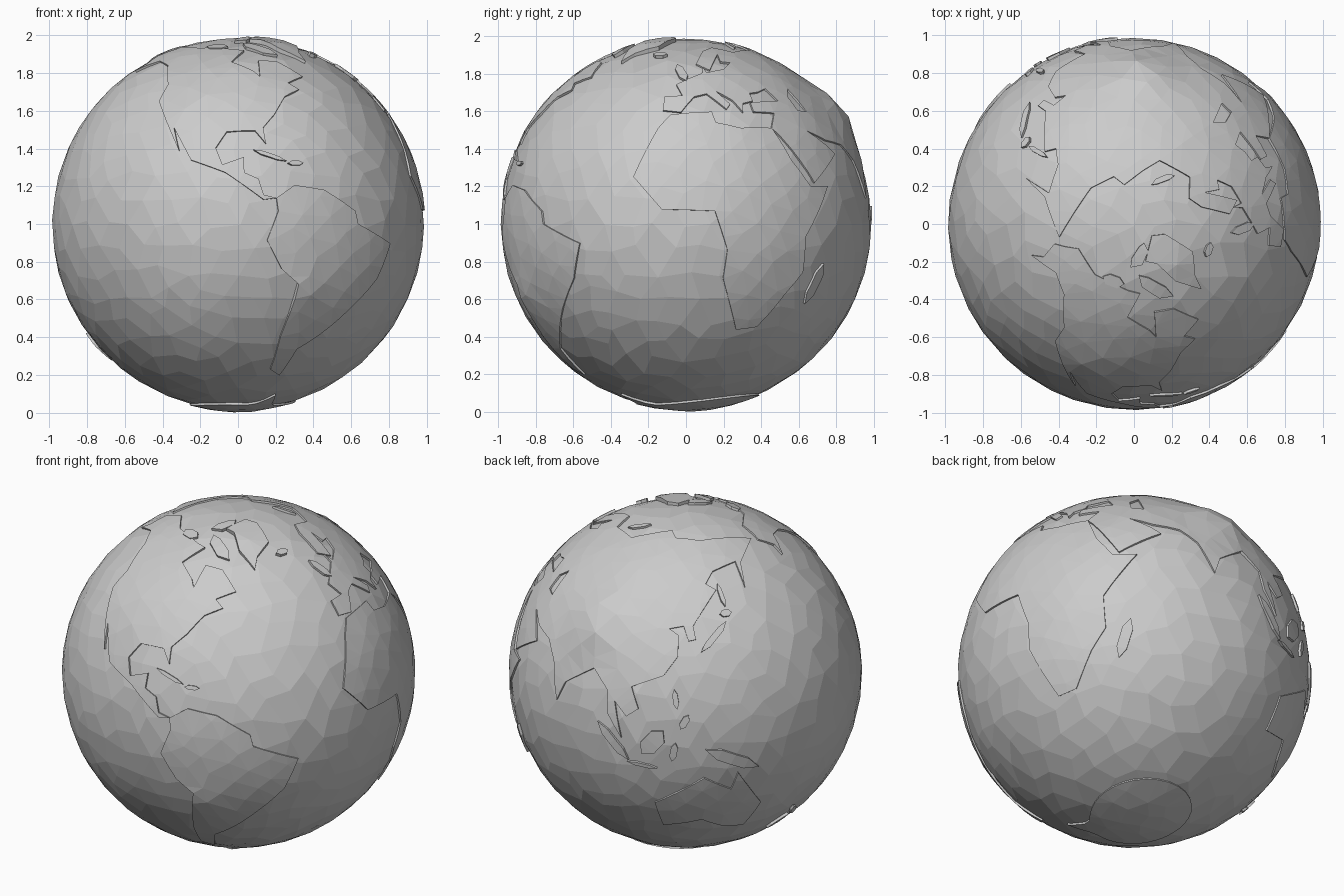
import bpy, bmesh, math, random
from mathutils import Vector
from mathutils.geometry import delaunay_2d_cdt

if "Cube" in bpy.data.objects:
    bpy.data.objects.remove(bpy.data.objects["Cube"])

random.seed(4)
SEA, LAND, ISLE, ROOT = 0.986, 0.993, 0.997, 0.955


def unit(lon, lat):
    a, b = math.radians(lon), math.radians(lat)
    return Vector((math.cos(b) * math.cos(a), math.cos(b) * math.sin(a), math.sin(b)))


# highlands: lon, lat, extra height, spread in radians
PEAKS = [(88, 37, .052, .16), (-69, -22, .02, .12), (-106, 38, .013, .14),
         (-40, 74, .016, .14), (0, -90, .006, .25)]


def height(p):
    return sum(h * math.exp(-(p.angle(unit(o, a)) / s) ** 2) for o, a, h, s in PEAKS)


def jitter(p, amount):
    return (p + Vector([random.uniform(-amount, amount) for _ in range(3)])).normalized()


# evenly scattered facet corners shared by all land (golden-angle spiral)
SCATTER = []
for i in range(900):
    z = 1 - (2 * i + 1) / 900
    r, t = math.sqrt(1 - z * z), i * math.pi * (3 - math.sqrt(5))
    SCATTER.append(jitter(Vector((r * math.cos(t), r * math.sin(t), z)), 0.025))


def make(name, bm):
    me = bpy.data.meshes.new(name)
    bm.to_mesh(me)
    bm.free()
    ob = bpy.data.objects.new(name, me)
    ob.location.z = 1
    bpy.context.collection.objects.link(ob)


def inside(q, ring):
    hit = False
    for a, b in zip(ring, ring[1:] + ring[:1]):
        if (a.y > q.y) != (b.y > q.y) and q.x < (b.x - a.x) * (q.y - a.y) / (b.y - a.y) + a.x:
            hit = not hit
    return hit


def land(name, coast, base=LAND):
    """Raised slab on the globe bounded by a lon/lat outline."""
    pts = [unit(*c) for c in coast]
    ring = []
    for a, b in zip(pts, pts[1:] + pts[:1]):
        n = max(1, math.ceil((b - a).length / 0.09))
        ring += [a.lerp(b, k / n).normalized() for k in range(n)]
    # flatten stereographically, triangulate, wrap back
    c = sum(ring, Vector()).normalized()
    u = c.orthogonal().normalized()
    v = c.cross(u)

    def flat(p):
        return Vector((p.dot(u), p.dot(v))) / (1 + p.dot(c))

    ring2 = [flat(p) for p in ring]
    inner = [flat(p) for p in SCATTER if p.dot(c) > -0.3
             and min((p - q).length for q in ring) > 0.045]
    inner = [q for q in inner if inside(q, ring2)]
    n = len(ring2)
    res = delaunay_2d_cdt(ring2 + inner, [(k, (k + 1) % n) for k in range(n)], [], 0, 1e-6)
    bm = bmesh.new()
    verts = []
    for q in res[0]:
        d = q.length_squared
        p = ((2 * q.x * u + 2 * q.y * v + (1 - d) * c) / (1 + d)).normalized()
        verts.append(bm.verts.new(p * (base + height(p))))
    for f in res[2]:
        if inside(sum((res[0][k] for k in f), Vector((0, 0))) / len(f), ring2):
            bm.faces.new([verts[k] for k in f])
    bmesh.ops.delete(bm, geom=[w for w in bm.verts if not w.link_faces], context='VERTS')
    # coastal cliff going down into the sea
    ext = bmesh.ops.extrude_edge_only(bm, edges=[e for e in bm.edges if e.is_boundary])
    for w in ext['geom']:
        if isinstance(w, bmesh.types.BMVert):
            w.co = w.co.normalized() * ROOT
    bmesh.ops.recalc_face_normals(bm, faces=bm.faces)
    if sum(f.normal.dot(f.calc_center_median()) * f.calc_area() for f in bm.faces) < 0:
        bmesh.ops.reverse_faces(bm, faces=bm.faces)
    make(name, bm)


def island(name, lon, lat, length, width, heading):
    """Small six-sided island: centre, half sizes and heading in degrees."""
    h, coast = math.radians(heading), []
    for k in range(6):
        a, b = length * math.cos(k * math.pi / 3), width * math.sin(k * math.pi / 3)
        east, north = a * math.cos(h) - b * math.sin(h), a * math.sin(h) + b * math.cos(h)
        coast.append((lon + east / math.cos(math.radians(lat)), lat + north))
    land(name, coast, ISLE)


# ocean: faceted irregular sphere
bm = bmesh.new()
bmesh.ops.create_icosphere(bm, subdivisions=4, radius=1)
for w in bm.verts:
    w.co = jitter(w.co, 0.03) * SEA
bmesh.ops.join_triangles(bm, faces=bm.faces, angle_face_threshold=0.3, angle_shape_threshold=3.1)
make("ocean", bm)

# continents, simplified coasts
land("north_america", [
    (-162, 67), (-156, 71), (-128, 70), (-95, 69), (-85, 68), (-94, 60), (-82, 55), (-79, 52),
    (-77, 61), (-65, 60), (-56, 52), (-66, 49), (-62, 46), (-70, 43), (-76, 36), (-81, 31),
    (-80.5, 25.5), (-84, 30), (-94, 29.5), (-97.5, 24), (-95, 18.5), (-88, 21), (-88, 16),
    (-83.5, 14), (-82, 9), (-78, 8), (-82, 7.5), (-94, 16), (-105.5, 20), (-113.5, 31),
    (-110, 23), (-117, 33), (-124, 41), (-124, 48), (-135, 58), (-148, 60.5), (-163, 55),
    (-160, 59), (-166, 64)])
land("south_america", [
    (-78, 8), (-72, 12), (-62, 10.5), (-51, 4), (-50, 0), (-35, -6), (-39, -17), (-48, -27),
    (-57, -36), (-65, -42), (-68, -54), (-74, -51), (-73.5, -37), (-70.3, -18.5), (-76, -14),
    (-81, -5), (-77.5, 4)])
land("africa", [
    (-6, 35.8), (10, 37), (11, 33), (20, 31), (32.4, 31), (37, 20), (43, 11.7), (51, 11.8),
    (40, -4), (40.5, -15), (35, -22), (27, -33.5), (19, -34.5), (12, -17), (13, -8), (9, 4),
    (-7.5, 4.5), (-17, 14.7), (-10, 31)])
land("europe", [
    (41, 41.2), (38, 46.5), (33, 45), (28.5, 44.5), (28.5, 41.3), (23.5, 40.3), (22.5, 36.8),
    (19.5, 41.5), (13, 45.5), (18, 40), (16, 38), (8.8, 44.3), (3.3, 43), (-2, 36.8), (-9, 37.5),
    (-9, 43), (-1.5, 43.5), (-4.5, 48.4), (8.5, 54), (9.5, 57.3), (11, 54.2), (21, 56), (28, 59.8),
    (22, 60.5), (24, 65.5), (17, 60), (13, 55.5), (6, 59), (14, 68), (25, 71), (40, 67),
    (68, 68.5), (52, 46.5), (48, 43), (49, 37.5)])
land("asia", [
    (41, 41.2), (49, 37.5), (54, 37), (52, 46.5), (68, 68.5), (80, 73), (104, 77.5), (113, 74),
    (140, 72.5), (190, 66), (163, 60), (157, 51), (160, 61), (142, 59), (136, 54.5), (141, 52),
    (128, 40), (129, 35.5), (126, 35), (124, 40), (118, 39), (122, 37), (122, 30), (117, 23.5),
    (106, 19), (109, 12), (105, 9), (100.5, 13.5), (103.5, 1.4), (98.3, 9), (97.5, 16.5),
    (91, 22.5), (80.2, 15), (77.5, 8), (72.5, 20), (66.5, 25.2), (57, 26.7), (48.2, 30), (56, 25),
    (59.5, 22), (45, 12.8), (35, 28), (32.4, 31), (36, 36.5), (27, 37), (27, 40.5)])
land("australia", [
    (114, -23), (122, -18), (131, -12), (136, -15), (140.5, -17.5), (142.5, -11), (153, -26),
    (149, -38), (139, -36), (131, -31.5), (116, -35)])
land("greenland", [
    (-73, 78), (-33, 83.5), (-18, 80), (-25, 70), (-40, 65), (-44, 60), (-54, 68), (-60, 76)], ISLE)
# antarctica: wavy polar cap with one peninsula
land("antarctica", [
    (o, -72.5 + 4 * math.cos(math.radians(o - 75)) + 2 * math.cos(math.radians(2 * o - 150))
     + 9 * math.exp(-((o - 300) / 8) ** 2)) for o in range(0, 360, 10)])

# islands
island("baffin_island", -73, 69, 6.5, 2.2, 130)
island("victoria_island", -110, 71, 3.5, 2, 0)
island("ellesmere_island", -78, 80, 4.5, 2, 50)
island("iceland", -19, 65, 2.3, 1.3, 0)
island("britain", -2.5, 54.3, 4.5, 1.5, 110)
island("cuba", -79.5, 21.5, 5.3, .7, 160)
island("hispaniola", -71, 19, 2.5, .8, 0)
island("japan", 136.5, 36, 6.8, 1.2, 45)
island("north_japan", 143, 43.5, 2, 1.3, 0)
island("sakhalin", 143, 50, 4.2, .8, 95)
island("luzon", 121.5, 16, 3.3, 1, 100)
island("mindanao", 124.5, 8.5, 2.7, 1.3, 60)
island("borneo", 114, 1, 5.5, 3.3, 50)
island("sumatra", 100.5, -.3, 8, 1.6, 133)
island("java", 110.5, -7.5, 5, .7, 172)
island("sulawesi", 121, -2, 3.3, 1.3, 80)
island("new_guinea", 140.5, -5.5, 10, 2.2, 155)
island("new_zealand_north", 175.5, -38.5, 3.4, 1.2, 120)
island("new_zealand_south", 170.3, -43.5, 4.2, 1.2, 50)
island("madagascar", 46.8, -18.8, 6.8, 2, 72)
island("novaya_zemlya", 58, 73.5, 4, 1, 55)
